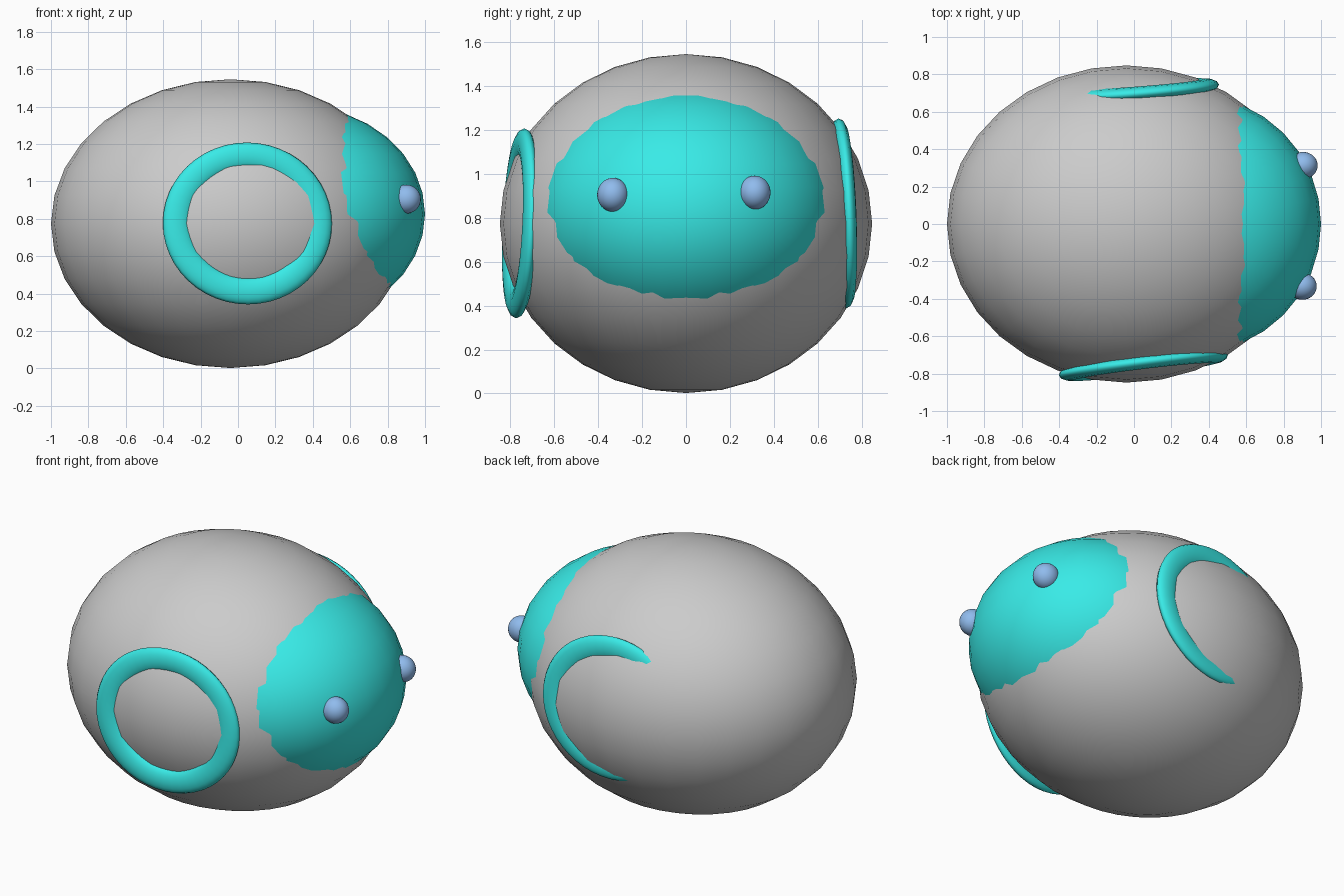
import bpy
from mathutils import Vector

if "Cube" in bpy.data.objects:
    bpy.data.objects.remove(bpy.data.objects["Cube"])


def material(name, color):
    m = bpy.data.materials.new(name)
    m.diffuse_color = (*color, 1)
    m.use_nodes = True
    m.node_tree.nodes["Principled BSDF"].inputs["Base Color"].default_value = m.diffuse_color
    return m


teal = material("teal", (0.04, 0.83, 0.80))
blue = material("light_blue", (0.28, 0.50, 0.85))


def finish(name, mat):
    o = bpy.context.object
    o.name = name
    bpy.ops.object.shade_smooth()
    if mat:
        o.data.materials.append(mat)
    return o


def ellipsoid(name, loc, radii, mat=None, segments=32, rings=16):
    bpy.ops.mesh.primitive_uv_sphere_add(segments=segments, ring_count=rings, radius=1, location=loc)
    bpy.context.object.scale = radii
    return finish(name, mat)


def side_ring(name, loc, normal):
    # flattened torus whose axis follows the given normal
    bpy.ops.mesh.primitive_torus_add(location=loc, major_radius=0.37, minor_radius=0.072,
                                     major_segments=48, minor_segments=12)
    o = bpy.context.object
    o.rotation_euler = Vector(normal).to_track_quat('Z', 'Y').to_euler()
    o.scale = (1.03, 0.98, 0.5)
    return finish(name, mat=teal)


# Rounded body with a face mask bulging from its +x end
ellipsoid("body", (-0.04, 0, 0.774), (0.96, 0.848, 0.772))
ellipsoid("face_mask", (0.31, 0, 0.825), (0.69, 0.69, 0.58), teal)

# Eyes
ellipsoid("eye_front", (0.90, -0.333, 0.905), (0.077, 0.072, 0.077), blue)
ellipsoid("eye_back", (0.905, 0.313, 0.915), (0.077, 0.072, 0.077), blue)

# Rings sunk into both sides of the body, each slightly tilted
side_ring("side_ring_front", (0.05, -0.755, 0.775), (0.12, -1, 0.045))
side_ring("side_ring_back", (0.0, 0.712, 0.82), (-0.075, 1, 0.04))
